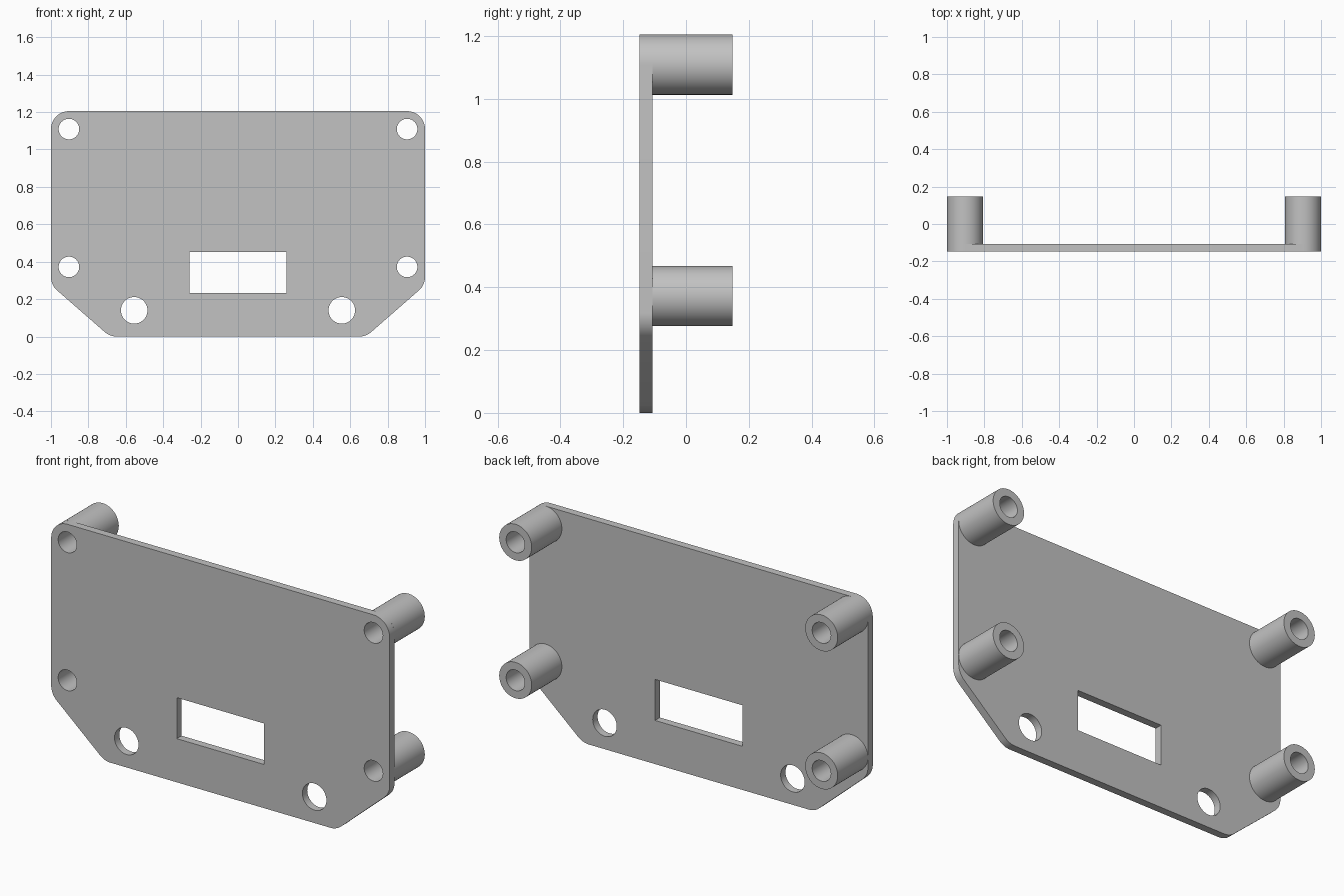
import bpy
import bmesh
import math
from mathutils import Vector

if "Cube" in bpy.data.objects:
    bpy.data.objects.remove(bpy.data.objects["Cube"])

FRONT, BACK, TIP = -0.148, -0.107, 0.148
HEIGHT, RADIUS, BORE = 1.205, 0.096, 0.055
SEGMENTS = 64

grey = bpy.data.materials.new("plain_grey")
grey.use_nodes = True
GREY = (0.54, 0.54, 0.54, 1)
grey.diffuse_color = GREY
grey.node_tree.nodes["Principled BSDF"].inputs["Base Color"].default_value = GREY


def circle(x, z, r):
    steps = [2 * math.pi * i / SEGMENTS for i in range(SEGMENTS)]
    return [(x + r * math.cos(a), z + r * math.sin(a)) for a in steps]


def rounded(corners, r, steps=14):
    """Round every corner of a convex counter-clockwise polygon."""
    pts = [Vector(c) for c in corners]
    loop = []
    for i, p in enumerate(pts):
        d_in = (p - pts[i - 1]).normalized()
        d_out = (pts[(i + 1) % len(pts)] - p).normalized()
        turn = math.acos(d_in.dot(d_out))
        start = p - d_in * r * math.tan(turn / 2)
        normal = Vector((-d_in.y, d_in.x))
        for k in range(steps + 1):
            a = turn * k / steps
            loop.append(start + r * (d_in * math.sin(a) + normal * (1 - math.cos(a))))
    return loop


def extruded(name, loops, y0, y1):
    """Fill an outline with holes in the xz plane and extrude it from y0 to y1."""
    bm = bmesh.new()
    edges = []
    for loop in loops:
        verts = [bm.verts.new((p[0], y0, p[1])) for p in loop]
        edges += [bm.edges.new((v, verts[i - 1])) for i, v in enumerate(verts)]
    bmesh.ops.triangle_fill(bm, edges=edges, use_beauty=True, use_dissolve=False)
    made = bmesh.ops.extrude_face_region(bm, geom=bm.faces[:], use_keep_orig=True)
    moved = [g for g in made["geom"] if isinstance(g, bmesh.types.BMVert)]
    bmesh.ops.translate(bm, verts=moved, vec=(0, y1 - y0, 0))
    bmesh.ops.recalc_face_normals(bm, faces=bm.faces[:])
    mesh = bpy.data.meshes.new(name)
    bm.to_mesh(mesh)
    bm.free()
    mesh.materials.append(grey)
    obj = bpy.data.objects.new(name, mesh)
    bpy.context.collection.objects.link(obj)
    bpy.ops.object.select_all(action='DESELECT')
    obj.select_set(True)
    bpy.context.view_layer.objects.active = obj
    bpy.ops.object.shade_smooth_by_angle(angle=math.radians(30))
    return obj


# Mounting positions, shared by the plate bores and the standoffs
mounts = {f"{level}_{side}_standoff": (sx * (1 - RADIUS), z)
          for level, z in (("upper", HEIGHT - RADIUS), ("lower", 0.372))
          for side, sx in (("left", 1), ("right", -1))}

# Plate with chamfered lower corners, a window and round holes
half = [(0.685, 0), (1, 0.275), (1, HEIGHT)]
outline = rounded(half + [(-x, z) for x, z in reversed(half)], RADIUS)
window = [(-0.258, 0.233), (0.258, 0.233), (0.258, 0.452), (-0.258, 0.452)]
holes = [circle(x, z, BORE) for x, z in mounts.values()]
holes += [circle(sx * 0.555, 0.14, 0.071) for sx in (1, -1)]
extruded("plate", [outline, window] + holes, FRONT, BACK)

# Hollow standoffs on the back
for name, (x, z) in mounts.items():
    extruded(name, [circle(x, z, RADIUS), circle(x, z, BORE)], BACK, TIP)
